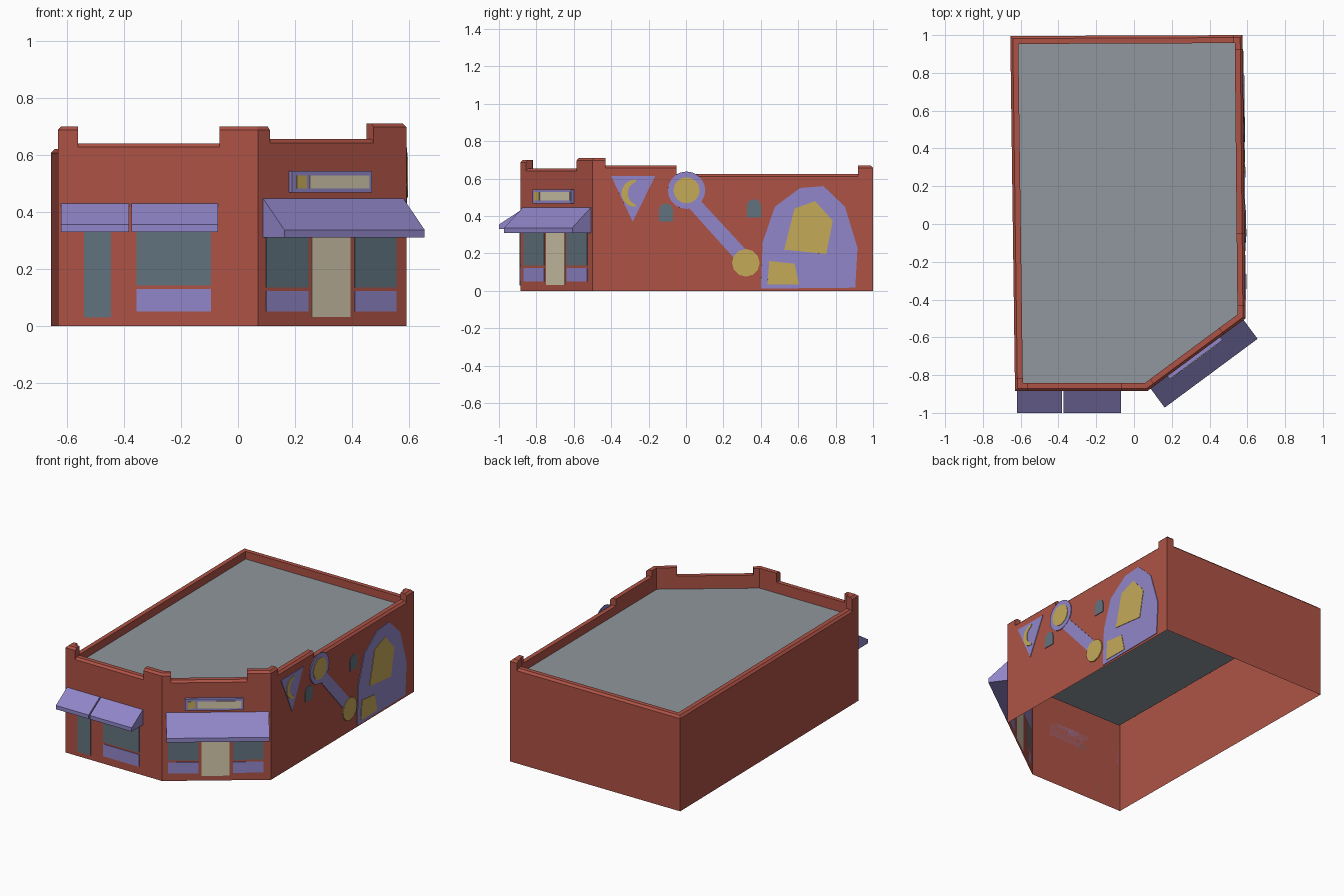
import bpy, math
from mathutils import Vector as V

if "Cube" in bpy.data.objects:
    bpy.data.objects.remove(bpy.data.objects["Cube"])

COL = dict(brick=(0.42, 0.085, 0.06), purple=(0.28, 0.24, 0.58), yellow=(0.56, 0.40, 0.10),
           glass=(0.12, 0.17, 0.21), cream=(0.66, 0.59, 0.42), roof=(0.28, 0.31, 0.34))
MATS = {}
for key, c in COL.items():
    MATS[key] = bpy.data.materials.new(key)
    MATS[key].diffuse_color = (*c, 1)


def make(name, verts, faces, mat):
    me = bpy.data.meshes.new(name)
    me.from_pydata([tuple(v) for v in verts], [], faces)
    me.materials.append(MATS[mat])
    ob = bpy.data.objects.new(name, me)
    bpy.context.collection.objects.link(ob)
    return ob


def lerp(a, b, t):
    return (a[0] + (b[0] - a[0]) * t, a[1] + (b[1] - a[1]) * t)


# Footprint corners, counter-clockwise from front left
A, B, C, D, E = (-0.63, -0.885), (0.07, -0.885), (0.59, -0.50), (0.575, 1.0), (-0.655, 0.995)
# Wall runs: start point and parapet height up to the next point
RUNS = [(A, .70), ((-0.56, -0.885), .64), ((-0.065, -0.885), .70), (B, .70),
        (lerp(B, C, .08), .655), (lerp(B, C, .78), .71), (C, .71),
        (lerp(C, D, .047), .67), (lerp(C, D, .30), .625), (lerp(C, D, .947), .67),
        (D, .67), (lerp(D, E, .042), .62), (E, .62), (lerp(E, A, .965), .70)]
N, THICK, BEVEL, ROOF = len(RUNS), 0.042, 0.013, 0.57
PTS = [V((*p, 0)) for p, h in RUNS]


def normal(i):
    d = (PTS[(i + 1) % N] - PTS[i % N]).normalized()
    return V((d.y, -d.x, 0))


def inset(i, t, z):
    i %= N
    n1, n2 = normal(i - 1), normal(i)
    return PTS[i] - (n1 + n2) * t / (1 + n1.dot(n2)) + V((0, 0, z))


def section(i, h):
    return [inset(i, 0, 0), inset(i, 0, h - BEVEL), inset(i, BEVEL, h),
            inset(i, THICK, h), inset(i, THICK, ROOF)]


# Brick walls with hollow stepped parapet
verts, faces = [], []


def add(poly):
    faces.append(list(range(len(verts), len(verts) + len(poly))))
    verts.extend(poly)


for i in range(N):
    h, prev = RUNS[i][1], RUNS[i - 1][1]
    a, b = section(i, h), section(i + 1, h)
    for k in range(4):
        add([a[k], b[k], b[k + 1], a[k + 1]])
    if h != prev:
        hi, lo = section(i, max(h, prev)), section(i, min(h, prev))
        poly = [hi[1], hi[2], hi[3], lo[3], lo[2], lo[1]]
        add(poly if h < prev else poly[::-1])
make("brick_walls", verts, faces, "brick")

# Flat roof
make("roof", [inset(i, THICK, ROOF) for i in range(N)], [list(range(N))], "roof")


class Wall:
    """Local wall frame: u along the wall, z up, d outward."""
    def __init__(self, a, b, u0=0.0, scale=1.0):
        self.o, self.u0, self.s = V((*a, 0)), u0, scale
        self.u = (V((*b, 0)) - self.o).normalized()
        self.n = V((self.u.y, -self.u.x, 0))

    def at(self, u, z, d):
        return self.o + self.u * ((u - self.u0) / self.s) + self.n * d + V((0, 0, z))


FRONT = Wall(A, B, A[0])
CORNER = Wall(B, C, B[0], 0.804)   # u is given as front-view x
SIDE = Wall(C, D, C[1])            # u is given as y


def prism(name, near, far, mat):
    n = len(near)
    fs = [list(range(n)), list(range(2 * n - 1, n - 1, -1))]
    fs += [[i, n + i, n + (i + 1) % n, (i + 1) % n] for i in range(n)]
    make(name, near + far, fs, mat)


def panel(name, wall, pts, mat, d=0.004, base=0.0):
    area = sum(p[0] * q[1] - q[0] * p[1] for p, q in zip(pts, pts[1:] + pts[:1]))
    if area < 0:
        pts = pts[::-1]
    prism(name, [wall.at(u, z, d) for u, z in pts], [wall.at(u, z, base) for u, z in pts], mat)


def rect(name, wall, u0, u1, z0, z1, mat, d=0.004, base=0.0):
    panel(name, wall, [(u0, z0), (u1, z0), (u1, z1), (u0, z1)], mat, d, base)


def arc(cu, cz, r, a0, a1, n, ru=None):
    ang = [math.radians(a0 + (a1 - a0) * i / n) for i in range(n + 1)]
    return [(cu + (ru or r) * math.cos(t), cz + r * math.sin(t)) for t in ang]


def awning(name, wall, u0, u1, top, lip, low, depth):
    prof = [(0, low), (depth, low), (depth, lip), (0, top)]
    prism(name, [wall.at(u1, z, d) for d, z in prof], [wall.at(u0, z, d) for d, z in prof], "purple")


# Awnings
awning("front_awning_left", FRONT, -0.62, -0.382, 0.43, 0.355, 0.33, 0.115)
awning("front_awning_right", FRONT, -0.374, -0.07, 0.43, 0.355, 0.33, 0.115)
awning("corner_awning", CORNER, 0.088, 0.58, 0.447, 0.337, 0.31, 0.125)

# Front windows
rect("front_narrow_window", FRONT, -0.54, -0.445, 0.03, 0.35, "glass")
rect("front_wide_window", FRONT, -0.355, -0.095, 0.142, 0.36, "glass")
rect("front_window_panel", FRONT, -0.355, -0.095, 0.05, 0.13, "purple")

# Corner entrance
for tag, x in (("left", 0.098), ("right", 0.408)):
    rect(f"corner_window_{tag}", CORNER, x, x + 0.146, 0.135, 0.36, "glass")
    rect(f"corner_panel_{tag}", CORNER, x, x + 0.146, 0.05, 0.122, "purple")
rect("entrance_door", CORNER, 0.257, 0.392, 0.032, 0.36, "cream")
rect("sign_board", CORNER, 0.178, 0.457, 0.468, 0.543, "purple", 0.02)
rect("sign_square", CORNER, 0.193, 0.228, 0.482, 0.528, "yellow", 0.023, 0.018)
rect("sign_strip", CORNER, 0.238, 0.448, 0.482, 0.528, "cream", 0.023, 0.018)

# Side mural: pennant and crescent
panel("mural_triangle", SIDE, [(-0.40, 0.613), (-0.285, 0.37), (-0.165, 0.613)], "purple")
moon = arc(-0.272, 0.522, 0.073, 85, 275, 10) + arc(-0.265, 0.522, 0.058, 260, 100, 8, 0.046)
panel("mural_crescent", SIDE, moon, "yellow", 0.007)

# Side mural: discs and bar
panel("mural_bar", SIDE, [(0.01, 0.45), (0.27, 0.16), (0.33, 0.21), (0.075, 0.485)], "purple")
panel("mural_ring", SIDE, arc(0.003, 0.538, 0.10, 0, 342, 19), "purple", 0.006)
panel("mural_upper_disc", SIDE, arc(0.003, 0.538, 0.07, 0, 337.5, 15), "yellow", 0.009)
panel("mural_lower_disc", SIDE, arc(0.32, 0.15, 0.074, 0, 330, 11), "yellow", 0.007)

# Side mural: large faceted shape
panel("mural_large_shape", SIDE, [(0.40, 0.012), (0.905, 0.017), (0.917, 0.23), (0.85, 0.45),
      (0.735, 0.56), (0.61, 0.55), (0.475, 0.45), (0.41, 0.26)], "purple")
panel("mural_large_inset", SIDE, [(0.525, 0.22), (0.75, 0.197), (0.785, 0.375), (0.69, 0.48),
      (0.58, 0.44)], "yellow", 0.007)
panel("mural_small_inset", SIDE, [(0.435, 0.033), (0.605, 0.033), (0.58, 0.145), (0.445, 0.16)],
      "yellow", 0.007)

# Side arched windows
for tag, y, z in (("front", -0.107, 0.37), ("rear", 0.363, 0.393)):
    shape = [(y - 0.037, z), (y + 0.037, z)] + arc(y, z + 0.06, 0.037, 0, 180, 8)
    panel(f"side_window_{tag}", SIDE, shape, "glass")

for m in bpy.data.materials:
    if m.users and not m.is_grease_pencil:
        m.use_nodes = True
        m.node_tree.nodes["Principled BSDF"].inputs["Base Color"].default_value = m.diffuse_color
